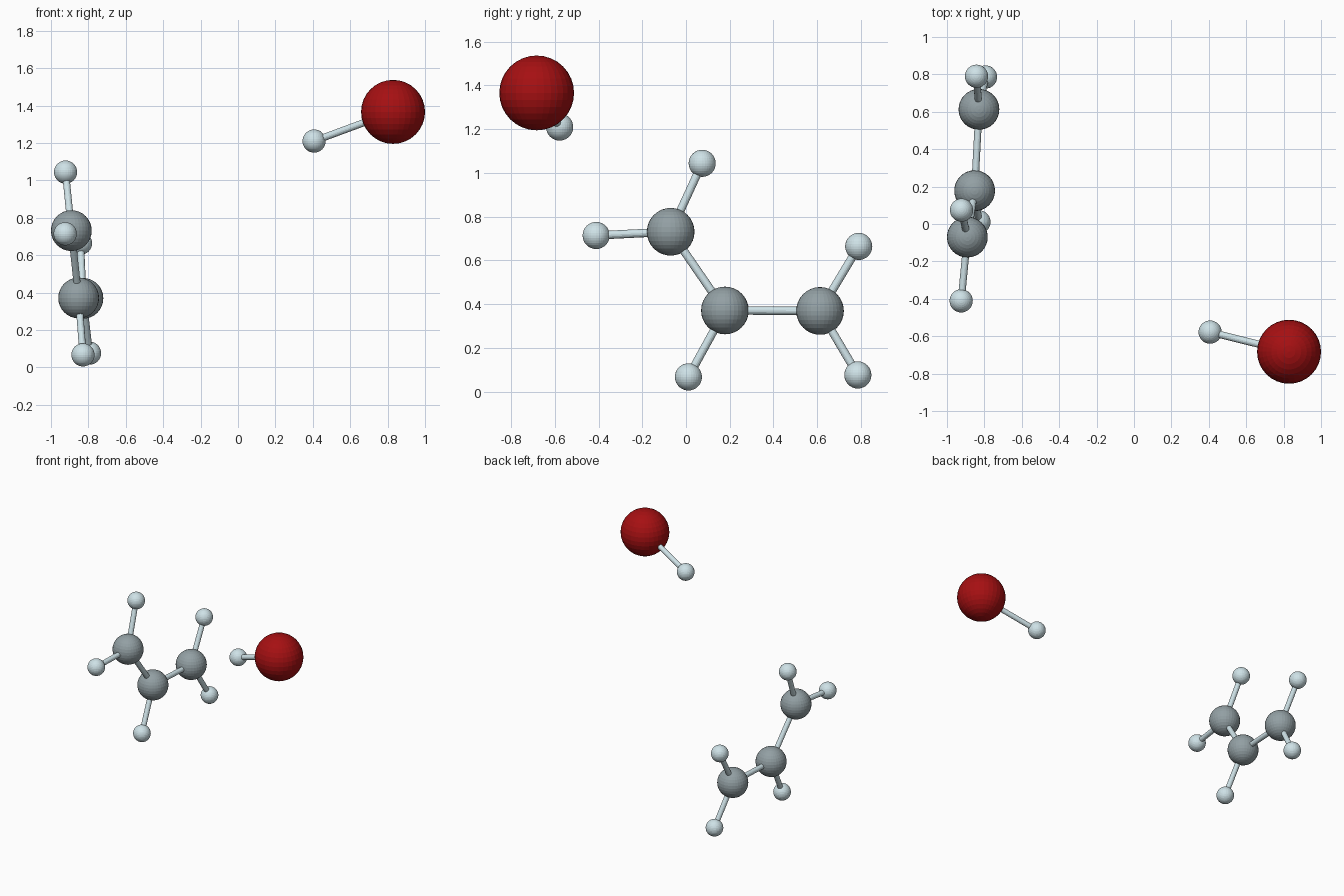
import bpy
from mathutils import Vector

if "Cube" in bpy.data.objects:
    bpy.data.objects.remove(bpy.data.objects["Cube"])


def material(name, color):
    mat = bpy.data.materials.new(name)
    mat.diffuse_color = (*color, 1)
    mat.use_nodes = True
    mat.node_tree.nodes["Principled BSDF"].inputs["Base Color"].default_value = mat.diffuse_color
    return mat


RED = material("red", (0.38, 0.005, 0.006))
GREY = material("grey", (0.29, 0.35, 0.37))
PALE = material("pale", (0.62, 0.76, 0.80))

# Radius and colour per element
STYLE = {"oxygen": (0.171, RED), "carbon": (0.109, GREY), "hydrogen": (0.062, PALE)}
BOND_RADIUS = 0.019

# Atom centres
ATOMS = {
    "oxygen": (0.829, -0.683, 1.366),
    "hydrogen_hydroxyl": (0.407, -0.578, 1.21),
    "carbon_end_upper": (-0.891, -0.07, 0.731),
    "carbon_middle": (-0.852, 0.178, 0.371),
    "carbon_end_lower": (-0.829, 0.613, 0.369),
    "hydrogen_upper_top": (-0.922, 0.074, 1.044),
    "hydrogen_upper_side": (-0.924, -0.411, 0.714),
    "hydrogen_middle": (-0.829, 0.011, 0.067),
    "hydrogen_lower_top": (-0.842, 0.79, 0.664),
    "hydrogen_lower_bottom": (-0.794, 0.786, 0.076),
}

# Bonded pairs
BONDS = [
    ("oxygen", "hydrogen_hydroxyl"),
    ("carbon_end_upper", "carbon_middle"),
    ("carbon_middle", "carbon_end_lower"),
    ("carbon_end_upper", "hydrogen_upper_top"),
    ("carbon_end_upper", "hydrogen_upper_side"),
    ("carbon_middle", "hydrogen_middle"),
    ("carbon_end_lower", "hydrogen_lower_top"),
    ("carbon_end_lower", "hydrogen_lower_bottom"),
]


def add_atom(name, centre):
    radius, mat = STYLE[name.split("_")[0]]
    bpy.ops.mesh.primitive_uv_sphere_add(segments=32, ring_count=16,
                                         radius=radius, location=centre)
    obj = bpy.context.object
    obj.name = name
    obj.data.materials.append(mat)


def add_bond(a, b):
    start, end = Vector(ATOMS[a]), Vector(ATOMS[b])
    axis = end - start
    bpy.ops.mesh.primitive_cylinder_add(vertices=16, radius=BOND_RADIUS,
                                        depth=axis.length,
                                        location=(start + end) / 2,
                                        rotation=axis.to_track_quat("Z", "Y").to_euler())
    obj = bpy.context.object
    obj.name = f"bond_{a}_to_{b}"
    obj.data.materials.append(PALE)


for name, centre in ATOMS.items():
    add_atom(name, centre)
for a, b in BONDS:
    add_bond(a, b)
